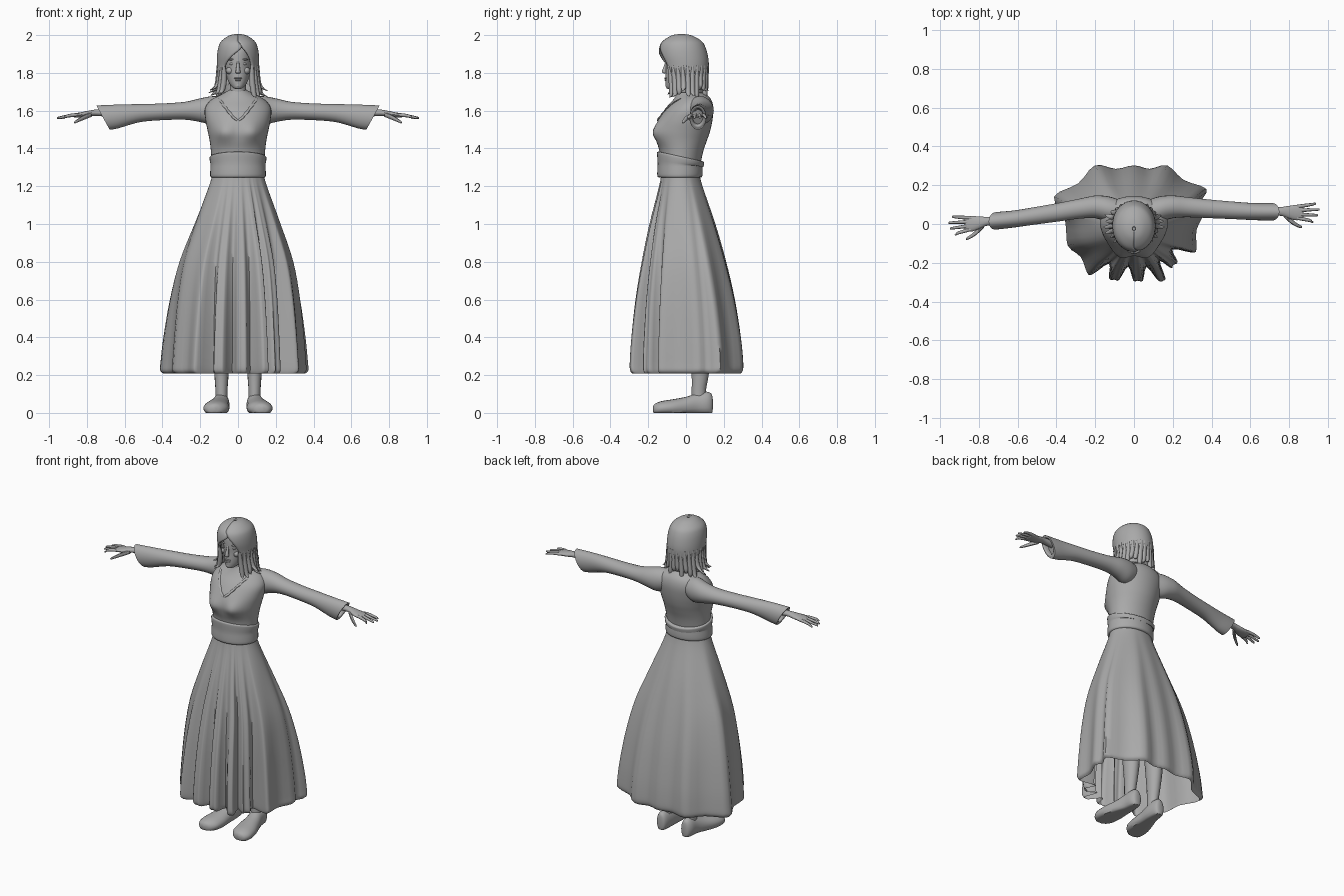
import bpy, bmesh, math, random
from mathutils import Vector
from mathutils.bvhtree import BVHTree

cube = bpy.data.objects.get("Cube")
if cube:
    bpy.data.objects.remove(cube)
random.seed(4)

grey = bpy.data.materials.new("plain grey")
grey.use_nodes = True
grey.diffuse_color = (0.4, 0.4, 0.4, 1)
grey.node_tree.nodes["Principled BSDF"].inputs["Base Color"].default_value = (0.4, 0.4, 0.4, 1)


def spline(keys, steps, closed=False):
    """Smooth curve through tuples of any length."""
    n, out = len(keys), []
    pick = (lambda i: keys[i % n]) if closed else (lambda i: keys[min(max(i, 0), n - 1)])
    for i in range(n if closed else n - 1):
        a, b, c, d = (pick(i + k) for k in (-1, 0, 1, 2))
        for s in range(steps):
            t = s / steps
            out.append([q + 0.5 * t * (r - p + t * (2*p - 5*q + 4*r - w + t * (3*(q - r) + w - p)))
                        for p, q, r, w in zip(a, b, c, d)])
    if not closed:
        out.append(list(keys[-1]))
    return out


def grid(name, rows, wrap=True, caps=True, post=None, angle=50):
    """Skin a list of equally long point rows."""
    bm = bmesh.new()
    rings = [[bm.verts.new(p) for p in row] for row in rows]
    n = len(rings[0])
    for r, q in zip(rings, rings[1:]):
        for i in range(n if wrap else n - 1):
            j = (i + 1) % n
            bm.faces.new((r[i], r[j], q[j], q[i]))
    if caps:
        bm.faces.new(rings[0][::-1])
        bm.faces.new(rings[-1])
    if post:
        for v in bm.verts:
            post(v.co)
    bmesh.ops.recalc_face_normals(bm, faces=bm.faces)
    me = bpy.data.meshes.new(name)
    bm.to_mesh(me)
    bm.free()
    me.materials.append(grey)
    ob = bpy.data.objects.new(name, me)
    bpy.context.collection.objects.link(ob)
    bpy.ops.object.select_all(action='DESELECT')
    ob.select_set(True)
    bpy.context.view_layer.objects.active = ob
    bpy.ops.object.shade_smooth_by_angle(angle=math.radians(angle))
    return ob


def loft(name, axis, keys, sides=20, steps=4, post=None):
    """Ellipses along an axis; key = (position, low, high, low, high)."""
    rows = []
    for t, a, b, c, d in spline(keys, steps):
        row = []
        for i in range(sides):
            f = math.tau * i / sides
            p = [(a + b) / 2 + (b - a) / 2 * math.cos(f), (c + d) / 2 + (d - c) / 2 * math.sin(f)]
            p.insert(axis, t)
            row.append(p)
        rows.append(row)
    return grid(name, rows, post=post)


def upright(name, keys, sides=32, steps=4, post=None):
    """Upright body; key = (height, half width, front, back)."""
    return loft(name, 2, [(z, -w, w, f, b) for z, w, f, b in keys], sides, steps, post)


def strand(name, axis, pts, sides=8, steps=4, flat=1):
    """Tapered tube; point = (x, y, z, radius)."""
    o = [k for k in range(3) if k != axis]
    return loft(name, axis, [(p[axis], p[o[0]] - p[3], p[o[0]] + p[3], p[o[1]] - p[3] * flat,
                              p[o[1]] + p[3] * flat) for p in pts], sides, steps)


def ball(name, centre, size):
    prof = [-1, -.92, -.7, -.38, 0, .38, .7, .92, 1]
    x, y, z = centre
    keys = []
    for h in prof:
        r = max(math.sqrt(1 - h * h), .03)
        keys.append((z + h * size[2], x - r * size[0], x + r * size[0], y - r * size[1], y + r * size[1]))
    return loft(name, 2, keys, 14, 1)


# Bodice with bust
def bust(co):
    if co.y < -.03:
        g = math.exp(-((abs(co.x) - .075) / .05) ** 2 - ((co.z - 1.485) / .05) ** 2)
        co.y -= .03 * g

bodice = upright("bodice", [
    (1.22, .135, -.13, .07), (1.3, .138, -.135, .075), (1.38, .143, -.14, .09), (1.44, .15, -.155, .11),
    (1.49, .16, -.16, .127), (1.55, .172, -.147, .14), (1.61, .175, -.11, .145),
    (1.655, .145, -.07, .135), (1.685, .09, -.05, .11), (1.71, .045, -.04, .07)], 40, 5, bust)

# Neckline trim laid on the bodice
tree = BVHTree.FromObject(bodice, bpy.context.evaluated_depsgraph_get())
for s, side in ((1, "left"), (-1, "right")):
    pts = []
    for k in range(9):
        x, z = .1 * (k / 8) ** .8, 1.545 + .12 * k / 8
        hit = tree.ray_cast(Vector((s * x, -1, z)), Vector((0, 1, 0)))[0]
        pts.append((s * x, hit.y if hit else -.06, z, .007 + .004 * (k % 2)))
    strand(side + "_neckline", 2, pts, flat=.7)

# Sash, lower at the back
def tilt(co):
    if co.z > 1.31:
        co.z -= .22 * (co.y + .14) * min(1, (co.z - 1.31) / .04)

upright("sash", [(1.245, .13, -.13, .065), (1.25, .146, -.15, .085), (1.28, .147, -.152, .088),
                 (1.32, .145, -.15, .086), (1.365, .15, -.153, .095), (1.38, .148, -.15, .094),
                 (1.383, .13, -.13, .07)], 40, 3, tilt)

# Pleated skirt: hem ridges with valleys between, gathered to the waist
ridges = [(.36, .06), (.37, .18), (.17, .3), (0, .3), (-.2, .3), (-.41, .14), (-.34, -.11),
          (-.24, -.25), (-.1, -.285), (.02, -.29), (.15, -.29), (.2, -.21), (.32, -.13)]
hem = []
for (x, y), (u, v) in zip(ridges, ridges[1:] + ridges[:1]):
    front = y < -.2
    dip = .76 if front else .94
    for w in ((0, .2, .5, .8) if front else (0, .5)):
        k = dip if w == .5 else 1
        hem.append(((x + (u - x) * w) * k, (y + (v - y) * w) * k))
hem = spline(hem, 3, True)
profile = spline([(1.27, .135, .10, 0), (1.2, .155, .115, .08), (1.0, .235, .175, .35), (.8, .31, .225, .6),
                  (.6, .352, .265, .8), (.4, .378, .292, .95), (.27, .39, .302, 1), (.225, .392, .3, 1),
                  (.208, .375, .287, 1)], 4)
rows = []
for z, w, d, fold in profile:
    row = []
    for x, y in hem:
        a = math.atan2(y / .3, x / .39)
        px = math.cos(a) * w * (1 - fold) + x * w / .39 * fold
        py = math.sin(a) * d * (1 - fold) + y * d / .3 * fold
        row.append((px, py - .03 * (1 - fold), z))
    rows.append(row)
grid("skirt", rows, caps=False, angle=60)

# Sleeves, hands, legs and shoes
for s, side, swing in ((1, "left", 0), (-1, "right", -.05)):
    def pose(co):
        co.y += swing * max(0, co.x - .2) / .55
        co.x *= s

    def sleeve_pose(co):
        co.x += .55 * (co.z - 1.63) * max(0, min(1, (co.x - .5) / .2))
        pose(co)

    loft(side + "_sleeve", 0, [
        (.06, .0, .12, 1.55, 1.67), (.13, .01, .142, 1.525, 1.677), (.2, .03, .147, 1.54, 1.665),
        (.28, .035, .138, 1.552, 1.647), (.4, .03, .125, 1.55, 1.638), (.52, .025, .115, 1.54, 1.635),
        (.64, .02, .108, 1.518, 1.632), (.74, .018, .108, 1.5, 1.628), (.75, .02, .106, 1.503, 1.626),
        (.748, .03, .095, 1.52, 1.615), (.72, .035, .09, 1.53, 1.61)], 24, 4, sleeve_pose)
    loft(side + "_hand", 0, [
        (.66, .04, .085, 1.565, 1.61), (.75, .043, .087, 1.572, 1.606), (.79, .032, .092, 1.568, 1.6),
        (.83, .02, .098, 1.565, 1.592), (.865, .022, .1, 1.564, 1.585), (.875, .035, .09, 1.57, 1.58)],
        16, 4, pose)
    for i, (tip, y, ty) in enumerate(((.925, .031, .01), (.95, .05, .045), (.958, .07, .075), (.94, .09, .105))):
        loft(side + "_finger_%d" % (i + 1), 0, [
            (x, y + (ty - y) * t - r, y + (ty - y) * t + r, z - r, z + r) for x, t, z, r in
            ((.84, 0, 1.578, .009), (.875, .3, 1.576, .0095), (.91, .65, 1.57, .008),
             (tip - .006, .95, 1.562, .006), (tip, 1, 1.56, .002))], 8, 3, pose)
    loft(side + "_thumb", 0, [(x, y - r, y + r, z - r, z + r) for x, y, z, r in
                              ((.775, .045, 1.58, .012), (.81, .015, 1.567, .013), (.84, -.005, 1.552, .01),
                               (.862, -.015, 1.54, .007), (.868, -.017, 1.537, .002))], 8, 3, pose)

    def flip(co):
        co.z = max(co.z, 0)
        co.x *= s

    loft(side + "_leg", 2, [(.05, .055, .12, .03, .115), (.11, .056, .119, .03, .105), (.2, .05, .125, .03, .12),
                            (.34, .04, .135, .02, .135), (.55, .035, .135, .0, .11),
                            (.9, .02, .16, -.07, .1)], 16, 4, flip)
    loft(side + "_shoe", 1, [
        (-.176, .12, .135, .012, .03), (-.165, .085, .165, -.01, .048), (-.13, .055, .183, -.015, .062),
        (-.07, .045, .178, -.018, .072), (0, .047, .155, -.018, .085), (.06, .045, .135, -.018, .105),
        (.11, .05, .128, -.018, .112), (.135, .06, .115, -.01, .1), (.142, .075, .1, .02, .07)], 20, 4, flip)

# Neck and head
upright("neck", [(1.64, .06, -.06, .08), (1.69, .048, -.045, .06), (1.73, .042, -.045, .05),
                 (1.79, .045, -.05, .05)], 20)
upright("head", [(1.715, .012, -.095, -.06), (1.722, .028, -.105, -.03), (1.745, .046, -.108, .01),
                 (1.78, .06, -.108, .05), (1.82, .068, -.106, .07), (1.87, .072, -.107, .08),
                 (1.92, .07, -.1, .08), (1.96, .05, -.07, .05), (1.975, .02, -.04, .02)], 32)

# Face
strand("nose", 2, [(0, -.1, 1.868, .006), (0, -.108, 1.84, .008), (0, -.115, 1.812, .012),
                   (0, -.113, 1.8, .012), (0, -.1, 1.796, .004)], 10)
ball("upper_lip", (0, -.106, 1.772), (.021, .009, .005))
ball("lower_lip", (0, -.105, 1.762), (.017, .009, .006))
ball("chin", (0, -.092, 1.733), (.02, .017, .014))
for s, side in ((1, "left"), (-1, "right")):
    ball(side + "_eye", (s * .031, -.091, 1.848), (.014, .008, .007))
    ball(side + "_brow", (s * .032, -.093, 1.871), (.022, .009, .005))
    ball(side + "_cheek", (s * .042, -.073, 1.812), (.022, .022, .02))

# Hair: open towards the face, with a side parting
hair_keys = spline([  # height, half width, front, back, left opening, right opening
    (2, .008, -.035, -.015, 0, 0), (1.992, .045, -.075, .03, 0, 0), (1.965, .083, -.118, .077, 0, 0),
    (1.935, .098, -.135, .097, .22, -.2), (1.89, .105, -.137, .11, .55, .3), (1.84, .106, -.125, .115, .72, .68),
    (1.78, .104, -.112, .108, .8, .78), (1.73, .108, -.095, .095, .9, .9), (1.695, .105, -.07, .09, 1.1, 1.1)], 4)


def around(key, a):
    z, w, f, b = key[:4]
    return (w * math.sin(a), (f + b) / 2 - (b - f) / 2 * math.cos(a), z)

rows = [[around(k, k[4] + (math.tau - k[4] - k[5]) * i / 40) for i in range(41)] for k in hair_keys]
hair = grid("hair", rows, wrap=False, caps=False, angle=60)
solid = hair.modifiers.new("thickness", 'SOLIDIFY')
solid.thickness, solid.offset = .012, 0

# Flicked locks round the hair ends
for i in range(22):
    a = .78 + (math.tau - 1.56) * i / 21
    out = random.uniform(.012, .042) * (.45 if 2.3 < a < 4 else 1)
    low = random.uniform(1.665, 1.715)
    base = [around(k, a) for k in (hair_keys[20], hair_keys[25], hair_keys[28])]
    dx, dy = math.sin(a), -math.cos(a)
    x, y, _ = base[2]
    strand("lock_%d" % (i + 1), 2, [
        (*base[0], .008), (*base[1], .015), (x + dx * .01, y + dy * .01, low + .022, .014),
        (x + dx * out, y + dy * out, low + .004, .007), (x + dx * (out + .01), y + dy * (out + .01), low, .002)],
        8, 3)
